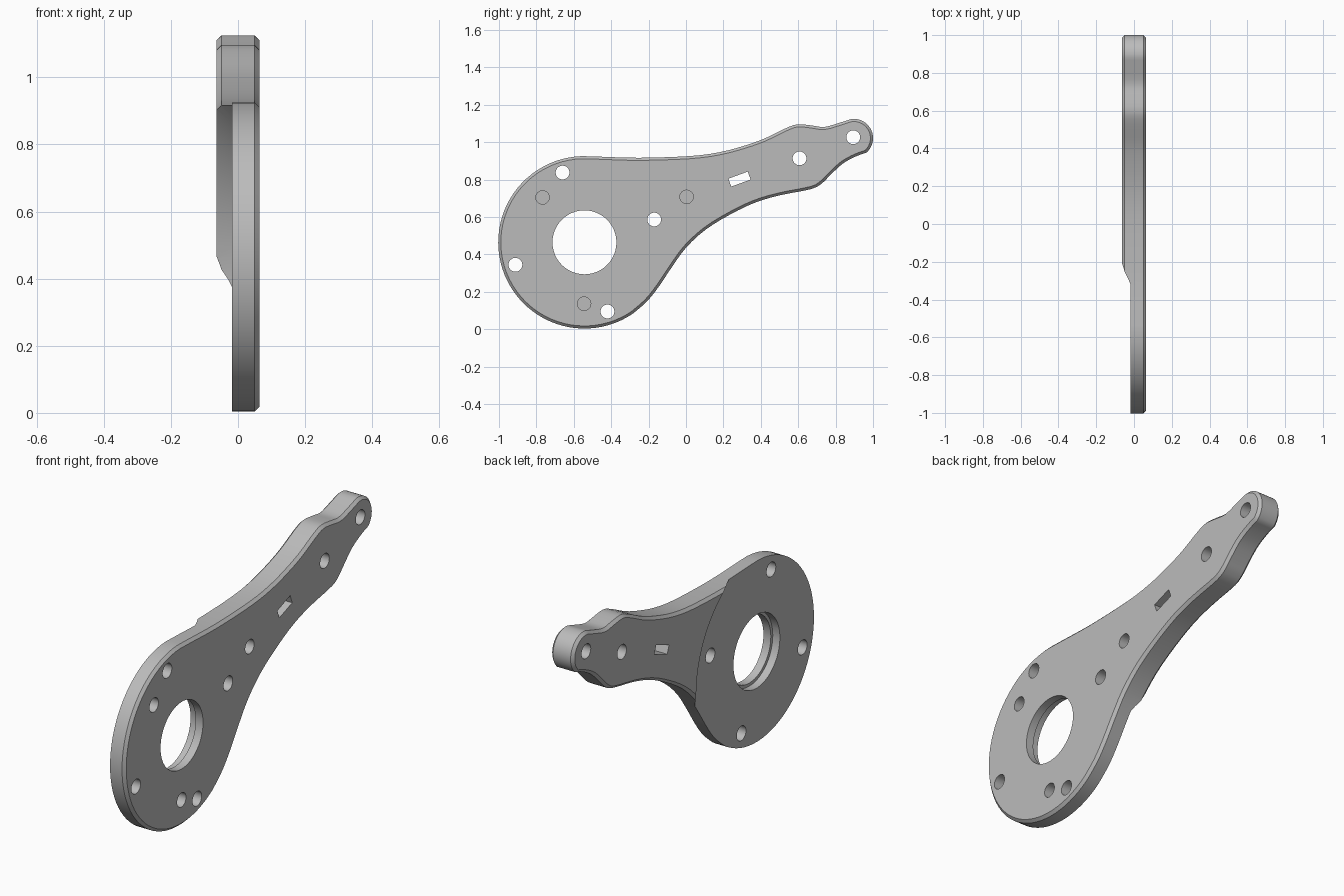
import bpy, bmesh, math
from mathutils import Matrix, Vector

default = bpy.data.objects.get("Cube")
if default:
    bpy.data.objects.remove(default, do_unlink=True)

HALF = 0.0635        # half thickness of the arm
STEP = -0.018        # rear face of the thin disc
CHAMFER = 0.014
DISC = Vector((-0.543, 0.465))
TIP = Vector((0.897, 1.022))

metal = bpy.data.materials.new("satin grey")
metal.use_nodes = True
grey = (0.5, 0.5, 0.5, 1)
metal.diffuse_color = grey
metal.node_tree.nodes["Principled BSDF"].inputs["Base Color"].default_value = grey


def arc(centre, radius, start, end, count):
    angles = [math.radians(start + (end - start) * i / count) for i in range(count + 1)]
    return [centre + radius * Vector((math.cos(a), math.sin(a))) for a in angles]


def smooth_path(points, cuts=3):
    """Catmull-Rom path through the inner points."""
    out = []
    for a, b, c, d in zip(points, points[1:], points[2:], points[3:]):
        for i in range(cuts):
            t = i / cuts
            out.append((2 * b + (c - a) * t + (2 * a - 5 * b + 4 * c - d) * t**2
                        + (3 * b - a - 3 * c + d) * t**3) / 2)
    return out


def to_object(bm, name):
    bmesh.ops.recalc_face_normals(bm, faces=bm.faces)
    mesh = bpy.data.meshes.new(name)
    bm.to_mesh(mesh)
    bm.free()
    obj = bpy.data.objects.new(name, mesh)
    mesh.materials.append(metal)
    bpy.context.collection.objects.link(obj)
    return obj


# Outline in the y-z plane, clockwise from the lower side of the disc
upper = [(-.46, .923), (-.25, .917), (.02, .926), (.18, .947), (.31, .981), (.42, 1.02),
         (.527, 1.072), (.595, 1.096), (.67, 1.09), (.74, 1.082), (.82, 1.104)]
lower = [(.91, .925), (.837, .885), (.767, .82), (.73, .783), (.67, .75), (.5, .716),
         (.366, .676), (.233, .612), (.104, .532), (0, .436), (-.078, .329),
         (-.142, .233), (-.206, .152)]
disc_arc = arc(DISC, 0.461, 304, 92, 48)
tip_arc = arc(TIP, 0.103, 98, -48, 18)
upper = [Vector(p) for p in upper]
lower = [Vector(p) for p in lower]
outline = disc_arc[:-1]
outline += smooth_path(disc_arc[-2:] + upper + tip_arc[:2])
outline += tip_arc[:-1]
outline += smooth_path(tip_arc[-2:] + lower + disc_arc[:2])


def inset(points, amount):
    out = []
    for i, p in enumerate(points):
        d = (points[(i + 1) % len(points)] - points[i - 1]).normalized()
        out.append(p + amount * Vector((d.y, -d.x)))
    return out


# Chamfered slab
bm = bmesh.new()
rim = inset(outline, CHAMFER)
levels = [(-HALF, rim), (CHAMFER - HALF, outline), (HALF - CHAMFER, outline), (HALF, rim)]
rings = [[bm.verts.new((x, p.x, p.y)) for p in pts] for x, pts in levels]
for a, b in zip(rings, rings[1:]):
    for i in range(len(a)):
        j = (i + 1) % len(a)
        bm.faces.new((a[i], a[j], b[j], b[i]))
bm.faces.new(rings[0])
bm.faces.new(rings[-1])
plate = to_object(bm, "lever_plate")


def cut(cutter):
    cutter.hide_render = True
    mod = plate.modifiers.new("cut", 'BOOLEAN')
    mod.operation = 'DIFFERENCE'
    mod.solver = 'EXACT'
    mod.object = cutter
    bpy.context.view_layer.objects.active = plate
    bpy.ops.object.modifier_apply(modifier=mod.name)
    bpy.data.objects.remove(cutter, do_unlink=True)


def bore(y, z, r_back, r_front, x_back, x_front, sides=32):
    bm = bmesh.new()
    bmesh.ops.create_cone(bm, cap_ends=True, segments=sides, radius1=r_back,
                          radius2=r_front, depth=x_front - x_back)
    turn = Matrix.Rotation(math.pi / 2, 4, 'Y')
    place = Matrix.Translation(((x_back + x_front) / 2, y, z))
    bmesh.ops.transform(bm, matrix=place @ turn, verts=bm.verts)
    cut(to_object(bm, "bore_cutter"))


# Sloped round step that thins the disc at the rear
bore(DISC.x, DISC.y, 0.61, 0.505, -0.12, STEP, 96)

# Central bearing hole with a shallow rear counterbore
bore(DISC.x, DISC.y, 0.171, 0.171, -0.2, 0.2, 48)
bore(DISC.x, DISC.y, 0.187, 0.187, -0.2, 0.022, 48)

# Through holes
for y, z in [(-.66, .838), (-.912, .345), (-.42, .095), (-.17, .587),
             (.607, .914), (.894, 1.027)]:
    bore(y, z, 0.037, 0.037, -0.2, 0.2)

# Blind holes in the +x face
for y, z in [(-.767, .705), (.003, .708), (-.545, .137)]:
    bore(y, z, 0.036, 0.036, 0.012, 0.2)

# Slanted rectangular slot
bm = bmesh.new()
bmesh.ops.create_cube(bm, size=1, matrix=Matrix.Translation((0, .286, .803))
                      @ Matrix.Rotation(math.radians(20), 4, 'X')
                      @ Matrix.Diagonal((0.5, 0.11, 0.045, 1)))
cut(to_object(bm, "slot_cutter"))

# Smooth rims with crisp chamfer edges
bpy.ops.object.select_all(action='DESELECT')
plate.select_set(True)
bpy.context.view_layer.objects.active = plate
bpy.ops.object.shade_smooth_by_angle(angle=math.radians(30))
